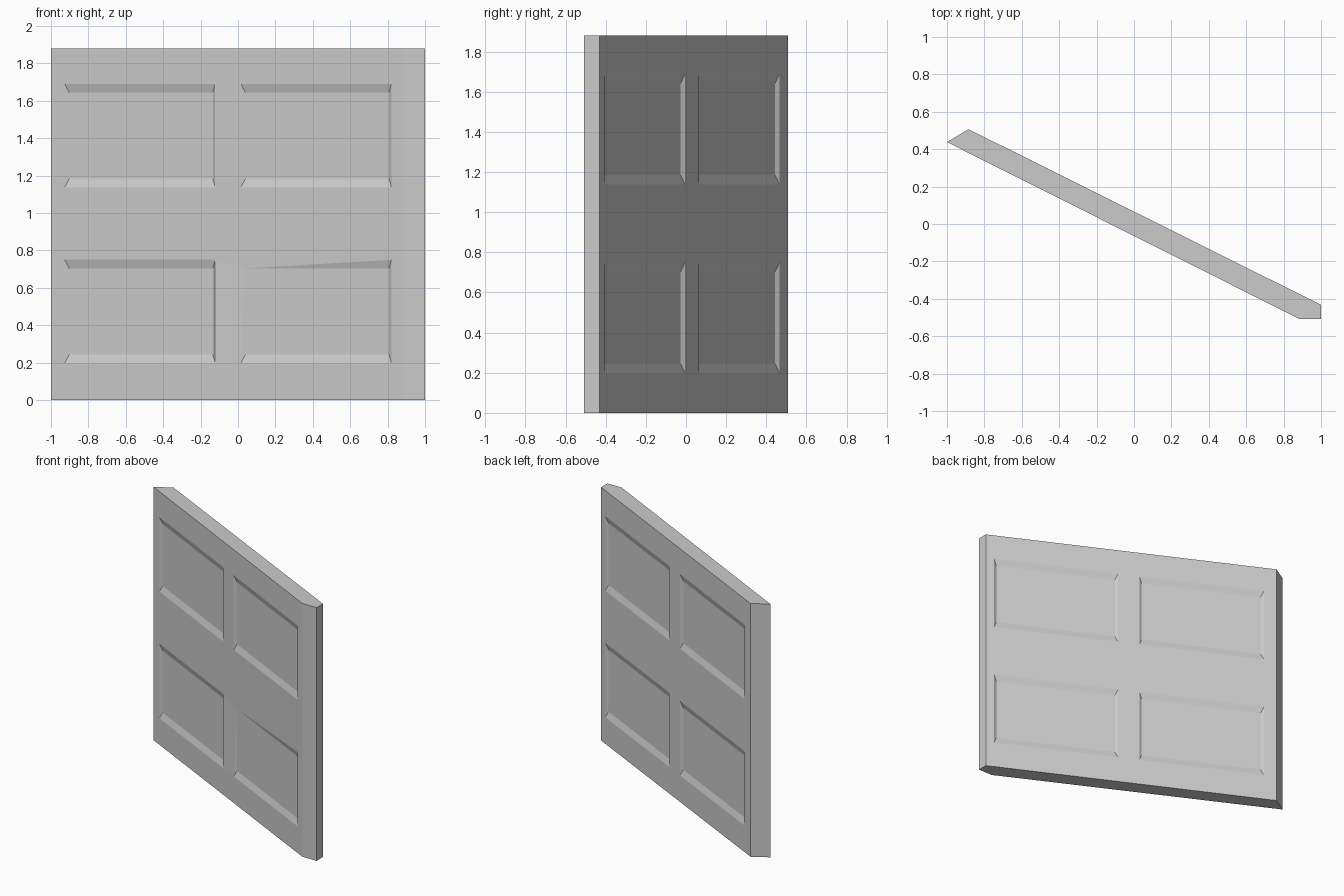
import bpy, bmesh
from mathutils import Vector

if "Cube" in bpy.data.objects:
    bpy.data.objects.remove(bpy.data.objects["Cube"])

HEIGHT = 1.88
ROWS = [0, 0.197, 0.75, 1.137, 1.69, HEIGHT]
INSET_U, INSET_Z, DEPTH = 0.021, 0.047, 0.014

bm = bmesh.new()


def panelled_face(p0, p1, cols, inward, collapse=None):
    """Upright face from p0 to p1 (plan points) with four sunken panels."""
    a, b = Vector((*p0, 0)), Vector((*p1, 0))
    along = (b - a).normalized()
    normal = Vector((-along.y, along.x, 0)) * inward

    def at(x, z):
        return a.lerp(b, (x - a.x) / (b.x - a.x)) + Vector((0, 0, z))

    grid = [[bm.verts.new(at(x, z)) for z in ROWS] for x in cols]
    for i in range(5):
        for j in range(5):
            outer = [grid[i][j], grid[i + 1][j], grid[i + 1][j + 1], grid[i][j + 1]]
            if i not in (1, 3) or j not in (1, 3):
                bm.faces.new(outer)
                continue
            # sloped border and sunken floor
            inner = []
            for v, (su, sz) in zip(outer, ((1, 1), (-1, 1), (-1, -1), (1, -1))):
                co = v.co + along * INSET_U * su + normal * DEPTH
                co.z += INSET_Z * sz
                inner.append(bm.verts.new(co))
            bm.faces.new(inner)
            for k in range(4):
                n = (k + 1) % 4
                bm.faces.new((outer[k], outer[n], inner[n], inner[k]))
            # one rim corner is pulled down onto the panel floor
            if collapse == (i, j):
                outer[3].co = inner[3].co


FL, FR = (-1, 0.438), (0.883, -0.507)
BL, BR = (-0.885, 0.507), (1, -0.432)
CORNER = (1, -0.507)

front_cols = [FL[0], -0.927, -0.122, 0.015, 0.82, FR[0]]
back_cols = [BL[0], -0.803, 0.005, 0.142, 0.947, BR[0]]
panelled_face(FL, FR, front_cols, 1, collapse=(3, 1))
panelled_face(BL, BR, back_cols, -1)

# mitred ends
for p, q in ((FL, BL), (FR, CORNER), (CORNER, BR)):
    bm.faces.new([bm.verts.new((*c, z)) for c, z in
                  ((p, 0), (q, 0), (q, HEIGHT), (p, HEIGHT))])

# top and bottom caps follow every column so the shell is closed
for z in (0, HEIGHT):
    def on_line(p, q, xs):
        return [(x, p[1] + (q[1] - p[1]) * (x - p[0]) / (q[0] - p[0])) for x in xs]
    plan = on_line(FL, FR, front_cols) + [CORNER] + on_line(BL, BR, back_cols)[::-1]
    bm.faces.new([bm.verts.new((x, y, z)) for x, y in plan])

bmesh.ops.remove_doubles(bm, verts=bm.verts, dist=0.0005)
bmesh.ops.recalc_face_normals(bm, faces=bm.faces)

mesh = bpy.data.meshes.new("panelled_door")
bm.to_mesh(mesh)
bm.free()
door = bpy.data.objects.new("panelled_door", mesh)
bpy.context.collection.objects.link(door)
